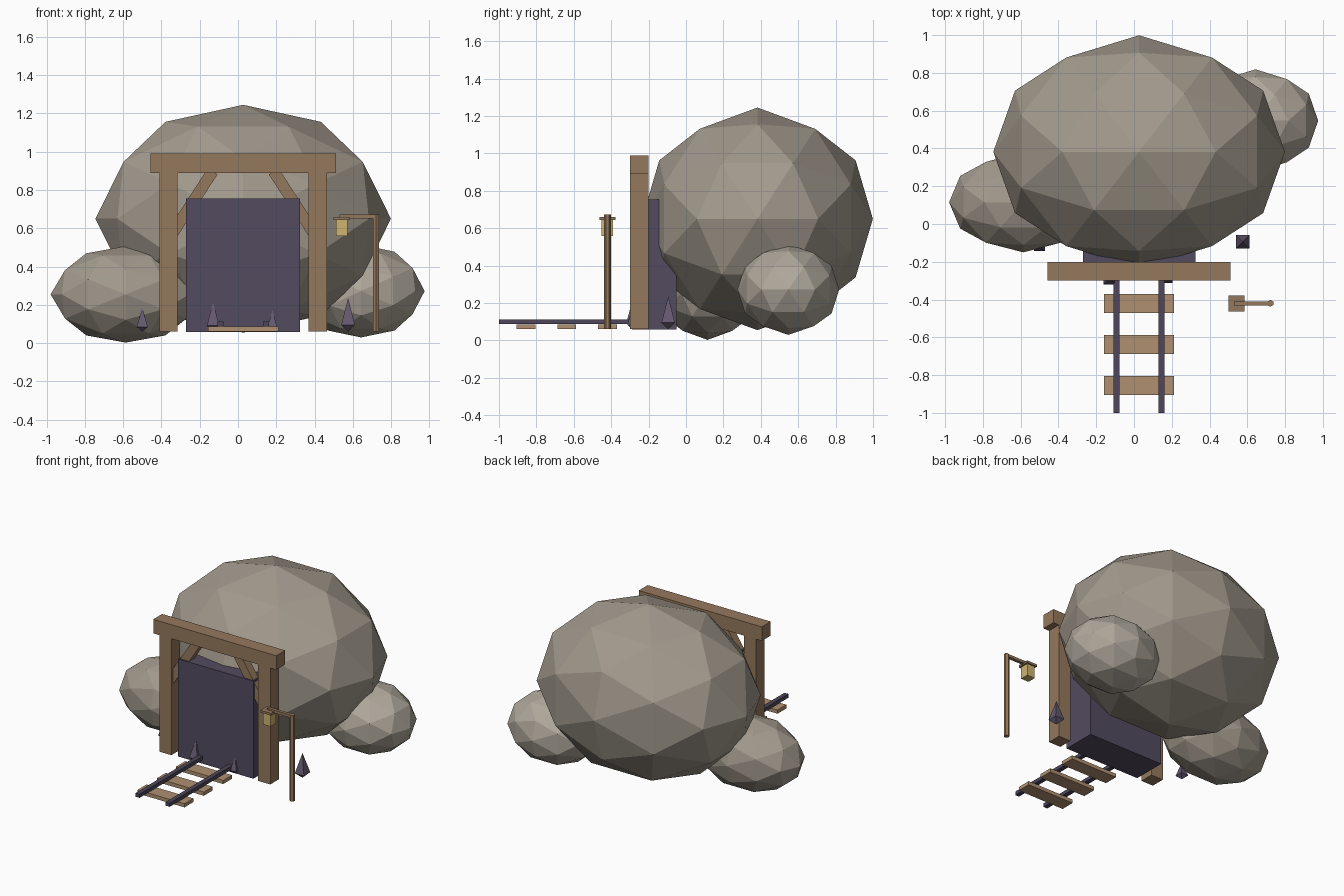
import bpy, bmesh, math
from mathutils import Matrix, Vector

if "Cube" in bpy.data.objects:
    bpy.data.objects.remove(bpy.data.objects["Cube"])

CX = 0.027      # centre line of the mine entrance
BASE = 0.06     # level of the tunnel floor


def material(name, rgb):
    m = bpy.data.materials.new(name)
    m.diffuse_color = (*rgb, 1)
    m.use_nodes = True
    m.node_tree.nodes["Principled BSDF"].inputs["Base Color"].default_value = m.diffuse_color
    return m


WOOD = material("wood", (0.30, 0.19, 0.11))
TIE = material("light_wood", (0.43, 0.28, 0.165))
ROCK = material("rock", (0.36, 0.32, 0.265))
PALE = material("pale_rock", (0.43, 0.39, 0.33))
DARK = material("dark_stone", (0.085, 0.07, 0.115))
IRON = material("iron", (0.075, 0.062, 0.10))
CRYSTAL = material("crystal", (0.13, 0.10, 0.16))
GLOW = material("lantern_glow", (0.62, 0.46, 0.17))


def finish(name, bm, mat):
    me = bpy.data.meshes.new(name)
    bmesh.ops.recalc_face_normals(bm, faces=bm.faces)
    bm.to_mesh(me)
    bm.free()
    ob = bpy.data.objects.new(name, me)
    me.materials.append(mat)
    bpy.context.collection.objects.link(ob)
    return ob


def box(name, centre, size, mat, tilt=0.0):
    bm = bmesh.new()
    m = (Matrix.Translation(centre) @ Matrix.Rotation(tilt, 4, 'Y')
         @ Matrix.Diagonal((*size, 1)))
    bmesh.ops.create_cube(bm, size=1, matrix=m)
    return finish(name, bm, mat)


def boulder(name, centre, radii, mat):
    # icosphere turned so that edge midpoints lie on the axes, then stretched
    bm = bmesh.new()
    m = (Matrix.Translation(centre) @ Matrix.Diagonal((*radii, 1))
         @ Matrix.Rotation(-math.atan(2 / (1 + math.sqrt(5))), 4, 'Y'))
    bmesh.ops.create_icosphere(bm, subdivisions=2, radius=1, matrix=m)
    return finish(name, bm, mat)


def crystal(name, x, y, half, height):
    # four-sided shard, widest a little above the ground
    bm = bmesh.new()
    waist = BASE + 0.2 * height
    ring = [bm.verts.new((x + sx * half, y + sy * half, waist))
            for sx, sy in ((-1, -1), (1, -1), (1, 1), (-1, 1))]
    for z in (BASE, BASE + height):
        tip = bm.verts.new((x, y, z))
        for i in range(4):
            bm.faces.new((ring[i], ring[(i + 1) % 4], tip))
    return finish(name, bm, CRYSTAL)


# boulders
boulder("main_boulder", (CX, 0.382, 0.65), (0.772, 0.617, 0.595), ROCK)
boulder("left_boulder", (-0.586, 0.115, 0.255), (0.393, 0.265, 0.252), ROCK)
boulder("right_boulder", (0.643, 0.547, 0.272), (0.332, 0.272, 0.242), PALE)

# dark tunnel mouth and timber frame
box("tunnel_mouth", (CX, -0.17, 0.407), (0.595, 0.24, 0.695), DARK)
box("lintel_beam", (CX, -0.25, 0.94), (0.97, 0.1, 0.1), WOOD)
for side, s in (("left", -1), ("right", 1)):
    box(side + "_post", (CX + s * 0.39, -0.25, 0.475), (0.095, 0.1, 0.83), WOOD)
    box(side + "_brace", (CX + s * 0.268, -0.25, 0.73), (0.06, 0.06, 0.40),
        WOOD, tilt=-s * math.radians(33))
    box(side + "_rail", (CX + s * 0.119, -0.635, 0.1), (0.032, 0.73, 0.026), IRON)

# track ties
for i, y in enumerate((-0.42, -0.638, -0.855)):
    box(f"track_tie_{i + 1}", (CX, y, 0.073), (0.37, 0.1, 0.026), TIE)

# lamp post, arm and lantern
bm = bmesh.new()
bmesh.ops.create_cone(bm, cap_ends=True, segments=6, radius1=0.018, radius2=0.018,
                      depth=0.612, matrix=Matrix.Translation((0.722, -0.42, 0.366)))
finish("lamp_post", bm, WOOD)
box("lamp_arm", (0.63, -0.42, 0.662), (0.20, 0.022, 0.02), WOOD)
box("lantern_cap", (0.542, -0.42, 0.652), (0.084, 0.084, 0.016), WOOD)
box("lantern", (0.542, -0.42, 0.602), (0.062, 0.062, 0.086), GLOW)

# crystals around the entrance
for i, spec in enumerate(((-0.5, -0.115, 0.029, 0.125), (0.575, -0.095, 0.036, 0.175),
                          (-0.13, -0.287, 0.032, 0.158), (0.18, -0.288, 0.025, 0.115))):
    crystal(f"crystal_{i + 1}", *spec)
